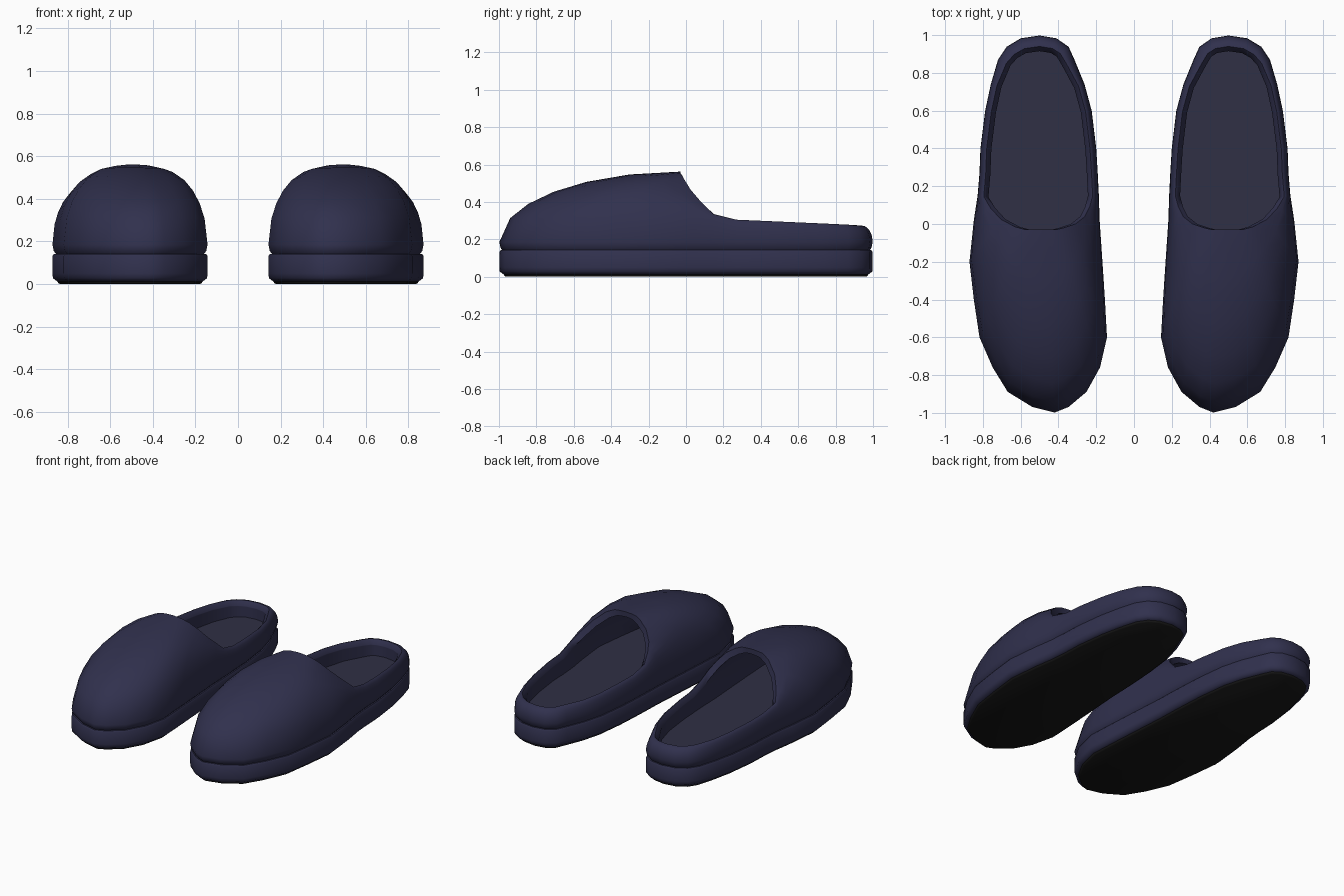
import bpy, bmesh, math
from mathutils import Vector

if "Cube" in bpy.data.objects:
    bpy.data.objects.remove(bpy.data.objects["Cube"])

# Front half outline, back to toe: y, inner x, outer x, then matching opening-edge points (inner, outer)
FRONT = [
    (0.02, 0.18, 0.85, (0.235, 0.09, 0.39), (0.76, 0.085, 0.395)),
    (-0.20, 0.165, 0.873, (0.26, 0.04, 0.44), (0.705, 0.025, 0.465)),
    (-0.40, 0.152, 0.85, (0.31, 0.0, 0.50), (0.63, -0.015, 0.53)),
    (-0.60, 0.141, 0.82, (0.37, -0.02, 0.54), (0.575, -0.03, 0.555)),
    (-0.76, 0.178, 0.75, (0.41, -0.03, 0.555), (0.53, -0.03, 0.56)),
    (-0.89, 0.25, 0.67, (0.44, -0.03, 0.56), (0.50, -0.03, 0.562)),
    (-0.97, 0.345, 0.54, (0.46, -0.03, 0.56), (0.485, -0.03, 0.562)),
]
# Heel half outline: y, inner x, outer x
BACK = [(0.985, 0.41, 0.60), (0.94, 0.345, 0.675), (0.87, 0.313, 0.722),
        (0.74, 0.26, 0.76), (0.60, 0.222, 0.79), (0.40, 0.198, 0.815),
        (0.27, 0.19, 0.82), (0.15, 0.184, 0.83)]


def material(name, rgb):
    m = bpy.data.materials.new(name)
    m.diffuse_color = (*rgb, 1)
    m.use_nodes = True
    m.node_tree.nodes["Principled BSDF"].inputs["Base Color"].default_value = m.diffuse_color
    return m


NAVY = material("navy felt", (0.03, 0.03, 0.075))
LINING = material("navy insole", (0.029, 0.029, 0.058))
BLACK = material("black rubber", (0.009, 0.009, 0.009))

# Closed outline running heel -> outer side -> toe -> inner side, with opening edge (None = heel rim rule)
outline = [((0.50, 1.0), None)]
outline += [((xr, y), None) for y, xl, xr in BACK]
outline += [((r[2], r[0]), r[4]) for r in FRONT]
outline += [((0.42, -1.0), (0.472, -0.03, 0.562))]
outline += [((r[1], r[0]), r[3]) for r in reversed(FRONT)]
outline += [((xl, y), None) for y, xl, xr in reversed(BACK)]
O = [Vector((*p, 0)) for p, _ in outline]
N = len(O)

# Inward normals of the outline
NORM = []
for i in range(N):
    t = (O[(i + 1) % N] - O[i - 1]).normalized()
    NORM.append(Vector((t.y, -t.x, 0)))
if NORM[0].y > 0:
    NORM = [-n for n in NORM]


def heel(p):
    return max(0.0, min(1.0, (p.y - 0.75) / 0.2))


def ring(inset, z, heel_extra=0.0):
    return [p + n * (inset + heel_extra * heel(p)) + Vector((0, 0, z))
            for p, n in zip(O, NORM)]


def dome(base, top, s):
    """Quarter-ellipse rise from the base ring to the top ring."""
    f = math.sqrt(max(0, 1 - (1 - s) ** 2))
    return [Vector((a.x + (b.x - a.x) * s, a.y + (b.y - a.y) * s,
                    a.z + (b.z - a.z) * f)) for a, b in zip(base, top)]


def build(name, rings, mat, closed=False, angle=50):
    """Skin a stack of rings; cap the ends, or join last to first when closed."""
    bm = bmesh.new()
    vs = [[bm.verts.new(p) for p in r] for r in rings]
    pairs = list(zip(vs, vs[1:])) + ([(vs[-1], vs[0])] if closed else [])
    for a, b in pairs:
        for i in range(N):
            j = (i + 1) % N
            bm.faces.new((a[i], a[j], b[j], b[i]))
    if not closed:
        bm.faces.new(vs[0])
        bm.faces.new(vs[-1])
    bmesh.ops.recalc_face_normals(bm, faces=bm.faces)
    me = bpy.data.meshes.new(name)
    bm.to_mesh(me)
    bm.free()
    me.materials.append(mat)
    ob = bpy.data.objects.new(name, me)
    bpy.context.collection.objects.link(ob)
    bpy.ops.object.select_all(action='DESELECT')
    ob.select_set(True)
    bpy.context.view_layer.objects.active = ob
    bpy.ops.object.shade_smooth_by_angle(angle=math.radians(angle))
    # second slipper
    ob.modifiers.new("other_foot", 'MIRROR').use_mirror_merge = False
    return ob


# Opening edge, outside and inside of the rim
rim, rim_in = [], []
for (p, edge), o, n in zip(outline, O, NORM):
    if edge is None:
        z = 0.305 - 0.043 * (o.y - 0.27) + (0.025 if o.y < 0.2 else 0)
        q = o + n * (0.035 + 0.025 * heel(o)) + Vector((0, 0, z))
        rim.append(q)
        rim_in.append(q + n * 0.025 - Vector((0, 0, 0.03)))
    else:
        q = Vector(edge)
        rim.append(q)
        rim_in.append(q + Vector((n.x * 0.025, 0, -0.035)))

# Upper: tucked seam, outer dome, rim, then inner lining back down
steps = [0, 0.06, 0.16, 0.3, 0.48, 0.72, 1]
base, base_in = ring(0.002, 0.185), ring(0.06, 0.15, 0.025)
rings = [ring(0.022, 0.137), ring(0.008, 0.155)]
rings += [dome(base, rim, s) for s in steps]
rings += [dome(base_in, rim_in, s) for s in reversed(steps)]
build("slipper_upper", rings, NAVY, closed=True, angle=60)

# Insole
build("insole", [ring(0.045, 0.138, 0.025), ring(0.045, 0.168, 0.025)], LINING)

# Midsole band
build("midsole", [ring(0.025, 0.012), ring(0.004, 0.028), ring(0.002, 0.05),
                  ring(0.002, 0.132), ring(0.009, 0.142)], NAVY)

# Outsole
build("outsole", [ring(0.036, 0.0), ring(0.028, 0.006), ring(0.024, 0.02)], BLACK)
